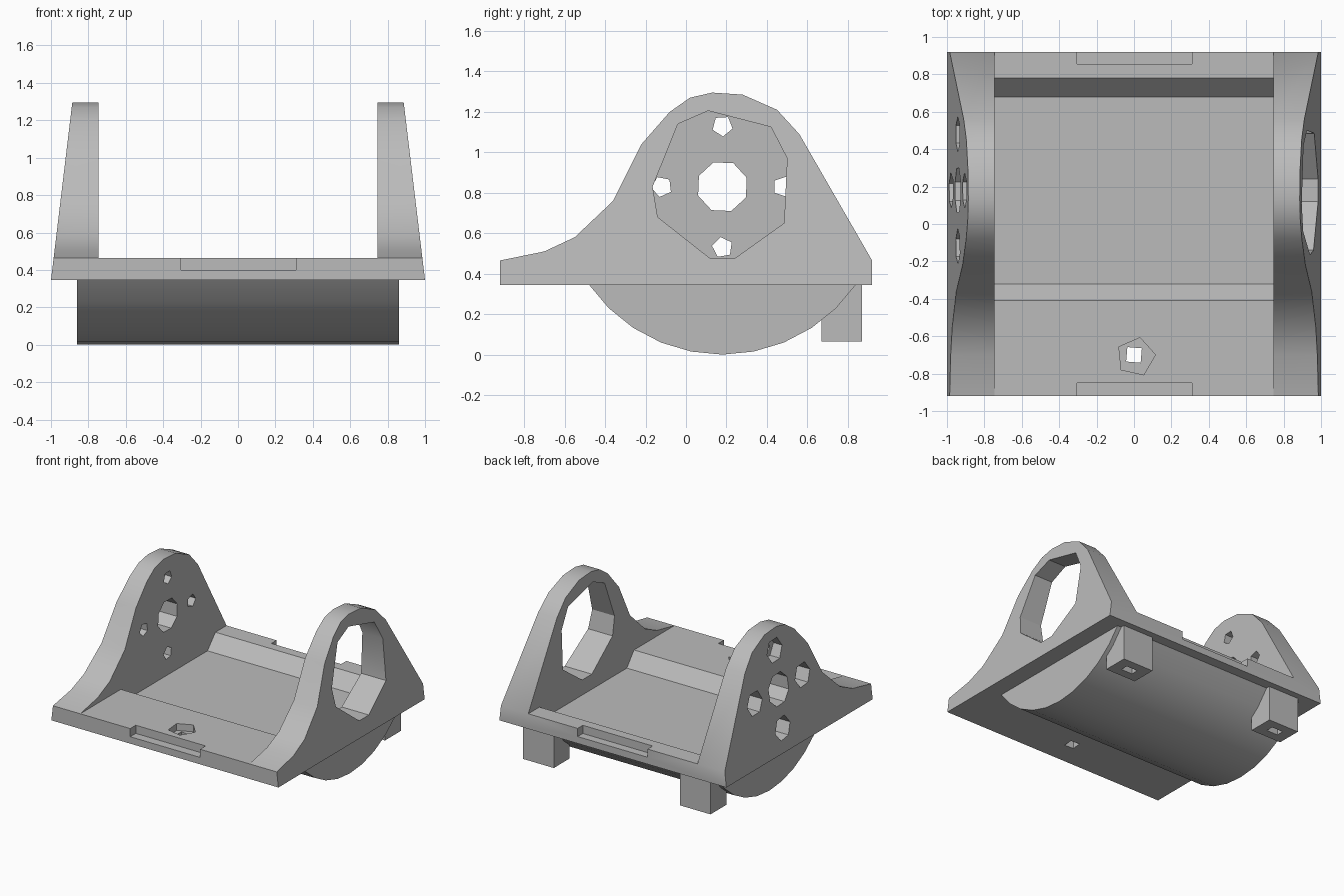
import bpy, bmesh
from math import sin, cos, pi, radians

cube = bpy.data.objects.get("Cube")
if cube:
    bpy.data.objects.remove(cube, do_unlink=True)

grey = bpy.data.materials.new("mid_grey")
grey.use_nodes = True
colour = (0.5, 0.5, 0.5, 1)
grey.diffuse_color = colour
grey.node_tree.nodes["Principled BSDF"].inputs["Base Color"].default_value = colour


def prism(name, outline, start, end, axis="x", taper=0.0, base=0.0):
    """Extrude an outline along x or z; taper draws x ends inward with height."""
    bm = bmesh.new()
    rings = []
    for t in (start, end):
        ring = []
        for a, b in outline:
            if axis == "x":
                inset = taper * (b - base)
                co = (t - inset if t > 0 else t + inset, a, b)
            else:
                co = (a, b, t)
            ring.append(bm.verts.new(co))
        rings.append(ring)
        bm.faces.new(ring)
    n = len(outline)
    for i in range(n):
        j = (i + 1) % n
        bm.faces.new((rings[0][i], rings[0][j], rings[1][j], rings[1][i]))
    bmesh.ops.recalc_face_normals(bm, faces=bm.faces)
    mesh = bpy.data.meshes.new(name)
    bm.to_mesh(mesh)
    bm.free()
    mesh.materials.append(grey)
    obj = bpy.data.objects.new(name, mesh)
    bpy.context.collection.objects.link(obj)
    return obj


def ngon(cx, cy, r, sides, turn=0.0):
    return [(cx + r * cos(2 * pi * i / sides + turn),
             cy + r * sin(2 * pi * i / sides + turn)) for i in range(sides)]


def rect(x0, x1, y0, y1):
    return [(x0, y0), (x1, y0), (x1, y1), (x0, y1)]


def select(obj):
    bpy.ops.object.select_all(action="DESELECT")
    obj.select_set(True)
    bpy.context.view_layer.objects.active = obj


def cut(target, cutter):
    cutter.hide_render = True
    mod = target.modifiers.new("cut", "BOOLEAN")
    mod.operation = "DIFFERENCE"
    mod.solver = "EXACT"
    mod.object = cutter
    select(target)
    bpy.ops.object.modifier_apply(modifier=mod.name)
    bpy.data.objects.remove(cutter, do_unlink=True)


def smooth(obj):
    select(obj)
    bpy.ops.object.shade_smooth_by_angle(angle=radians(30))


BOTTOM, DECK, FLOOR, INNER = 0.345, 0.465, 0.355, 0.745
AXIS_Y, AXIS_Z = 0.18, 0.83

# Cradle: one side outline carrying both plate and upright cheeks
side = [(-0.92, BOTTOM), (-0.92, DECK), (-0.70, 0.51), (-0.55, 0.58),
        (-0.36, 0.76), (-0.22, 1.04), (-0.08, 1.20), (0.02, 1.27),
        (0.13, 1.295), (0.28, 1.285), (0.45, 1.21), (0.56, 1.09),
        (0.92, DECK), (0.92, BOTTOM)]
cradle = prism("cradle", side, -1, 1, taper=0.12, base=BOTTOM)

# Open space between the cheeks, with the sloped tray
cut(cradle, prism("tray_cutter", [
    (-1.1, DECK), (-0.41, DECK), (-0.32, FLOOR), (0.68, FLOOR),
    (0.78, DECK), (1.1, DECK), (1.1, 1.5), (-1.1, 1.5)], -INNER, INNER))

# Large opening in the left cheek
opening = [(0.11, 1.205), (0.42, 1.125), (0.50, 0.97), (0.485, 0.65),
           (0.24, 0.475), (0.12, 0.475), (-0.14, 0.68), (-0.165, 0.83),
           (-0.04, 1.14)]
cut(cradle, prism("opening_cutter", opening, 0.6, 1.1))

# Shaft hole and four counterbored screw holes in the right cheek
cut(cradle, prism("shaft_cutter", ngon(AXIS_Y, AXIS_Z, 0.128, 8, 0.35), -1.1, -0.6))
for k in range(4):
    y = AXIS_Y + 0.30 * cos(k * pi / 2)
    z = AXIS_Z + 0.30 * sin(k * pi / 2)
    cut(cradle, prism("bore_cutter", ngon(y, z, 0.095, 6, k), -1.1, -0.83))
    cut(cradle, prism("screw_cutter", ngon(y, z, 0.052, 5, k), -1.1, -0.6))

# Notches in the front and back edges
for y0, y1 in ((-1.0, -0.85), (0.855, 1.0)):
    cut(cradle, prism("notch_cutter", rect(-0.305, 0.31, y0, y1), 0.40, 0.6, "z"))

# Countersunk hole in the front deck
cut(cradle, prism("sink_cutter", ngon(0.01, -0.71, 0.105, 5, 0.1), 0.41, 0.6, "z"))
cut(cradle, prism("deck_hole_cutter", ngon(0, -0.70, 0.055, 4, 0.7), 0.2, 0.6, "z"))
smooth(cradle)

# Rounded belly under the plate
half = radians(55.5)
arc = []
for i in range(11):
    a = -half + 2 * half * i / 10
    arc.append((AXIS_Y + 0.803 * sin(a), 0.803 - 0.803 * cos(a)))
belly = prism("belly", arc, -0.86, 0.86)
smooth(belly)

# Rear feet with a small slot underneath
for name, s in (("left_foot", 1), ("right_foot", -1)):
    x = s * 0.69
    foot = prism(name, rect(x - 0.135, x + 0.135, 0.67, 0.87), 0.065, 0.35, "z")
    cut(foot, prism("slot_cutter", rect(x - 0.05, x + 0.05, 0.74, 0.80), 0.0, 0.2, "z"))
